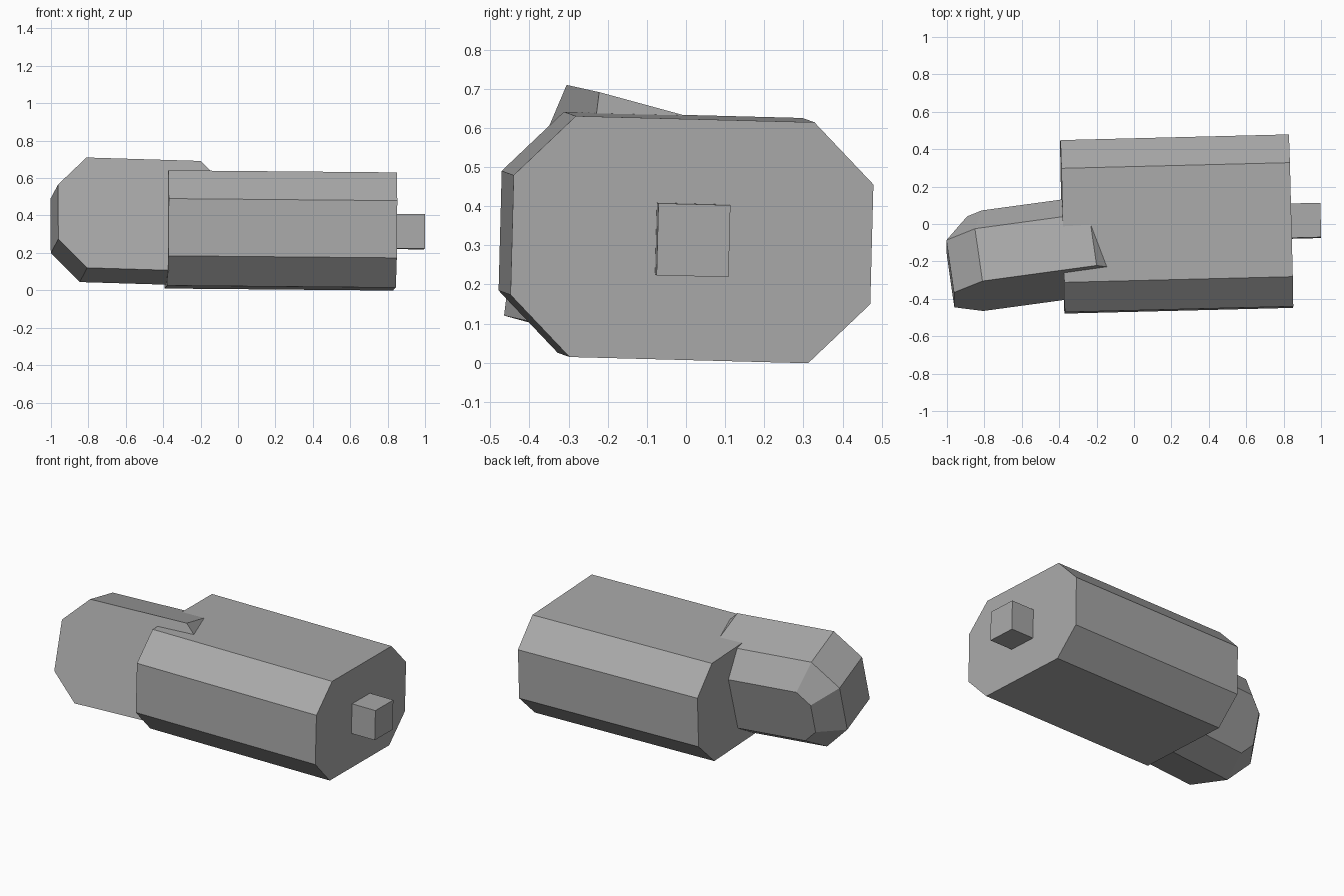
import bpy, bmesh
from mathutils import Matrix, Vector

if "Cube" in bpy.data.objects:
    bpy.data.objects.remove(bpy.data.objects["Cube"])

grey = bpy.data.materials.new("plain grey")
grey.use_nodes = True
colour = (0.4, 0.4, 0.4, 1)
grey.diffuse_color = colour
grey.node_tree.nodes["Principled BSDF"].inputs["Base Color"].default_value = colour


def frame(origin, along, up):
    """Matrix with x running along the part and z close to up."""
    x = Vector(along).normalized()
    y = Vector(up).cross(x).normalized()
    z = x.cross(y)
    m = Matrix((x, y, z)).transposed().to_4x4()
    m.translation = origin
    return m


def octagon(a, b, cut):
    """Rectangle of half sizes a, b with its corners cut."""
    return [(a - cut, -b), (a, cut - b), (a, b - cut), (a - cut, b),
            (cut - a, b), (-a, b - cut), (-a, cut - b), (cut - a, -b)]


def loft(name, rings, matrix):
    """Join rings of points with flat sides and cap both ends."""
    bm = bmesh.new()
    loops = [[bm.verts.new(p) for p in ring] for ring in rings]
    n = len(loops[0])
    for lower, upper in zip(loops, loops[1:]):
        for i in range(n):
            j = (i + 1) % n
            bm.faces.new((lower[i], lower[j], upper[j], upper[i]))
    bm.faces.new(loops[0])
    bm.faces.new(loops[-1])
    bmesh.ops.recalc_face_normals(bm, faces=bm.faces[:])
    mesh = bpy.data.meshes.new(name)
    bm.to_mesh(mesh)
    bm.free()
    mesh.materials.append(grey)
    obj = bpy.data.objects.new(name, mesh)
    obj.matrix_world = matrix
    bpy.context.collection.objects.link(obj)


# Main body: long prism with four cut corners, and a square peg on its end
body_frame = frame((0.228, 0, 0.32), (1, 0.025, -0.009), (0, 0.026, 1))
body_section = octagon(0.46, 0.308, 0.155)
loft("body", [[(x, y, z) for y, z in body_section] for x in (-0.611, 0.611)], body_frame)

h = 0.092
square = [(-h, -h), (h, -h), (h, h), (-h, h)]
loft("end_peg", [[(x, y, z) for y, z in square] for x in (0.58, 0.77)], body_frame)

# Tilted head: cut-corner block, flat in front and bevelled around its back
length, height, cut, bevel, depth = 0.926, 0.611, 0.155, 0.13, 0.293
head_frame = frame((-0.81, -0.305, 0.71), (0.99, 0.135, -0.03), (-0.0065, 0.262, 0.965))
head_frame = head_frame @ Matrix.Translation((length / 2 - cut, 0, -height / 2))
outer = octagon(length / 2, height / 2, cut)
inner = octagon(length / 2 - bevel, height / 2 - bevel, cut - bevel * (2 - 2 ** 0.5))
loft("head", [[(x, y, z) for x, z in ring]
              for ring, y in ((outer, 0), (outer, depth), (inner, depth + bevel))], head_frame)
